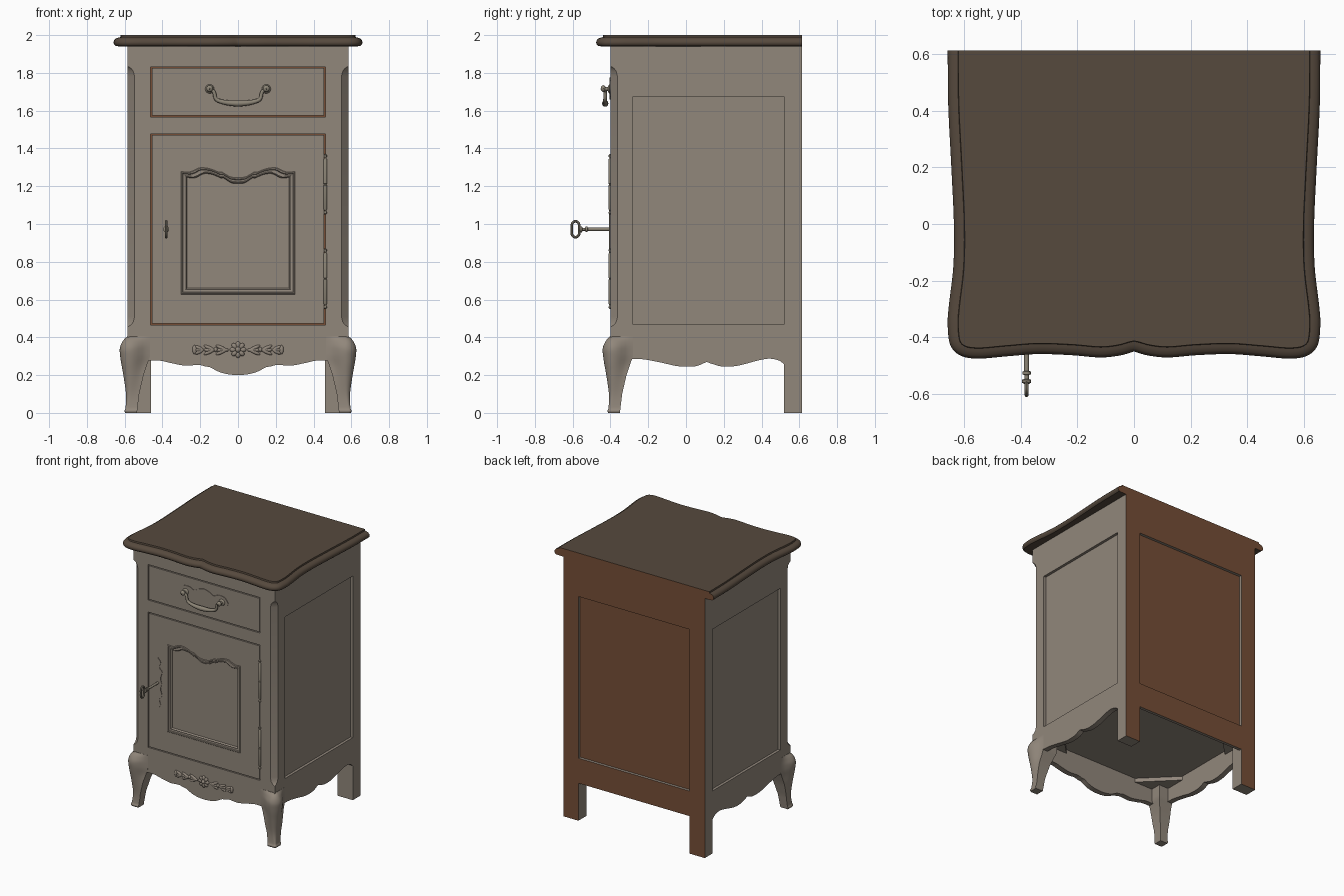
import bpy, bmesh, math
from mathutils import Vector, Matrix

if "Cube" in bpy.data.objects:
    bpy.data.objects.remove(bpy.data.objects["Cube"])


def material(name, rgb):
    m = bpy.data.materials.new(name)
    m.diffuse_color = (*rgb, 1)
    m.use_nodes = True
    m.node_tree.nodes["Principled BSDF"].inputs["Base Color"].default_value = m.diffuse_color
    return m


PAINT = material("taupe_paint", (0.284, 0.242, 0.198))
TOPWOOD = material("dark_top_wood", (0.093, 0.067, 0.047))
WOOD = material("bare_brown_wood", (0.180, 0.076, 0.037))
METAL = material("aged_metal", (0.262, 0.232, 0.180))
BACK = .613

PLANES = {'xz': lambda a, b, c: (a, c, b), 'yz': lambda a, b, c: (c, a, b), 'xy': lambda a, b, c: (a, b, c)}


def finish(bm, name, mat, mirror=False, back=False):
    """Turn bmesh into an object; optional x mirror, optional bare-wood rear faces."""
    bmesh.ops.recalc_face_normals(bm, faces=bm.faces)
    if mirror:
        new = bmesh.ops.duplicate(bm, geom=bm.verts[:] + bm.edges[:] + bm.faces[:])['geom']
        for v in new:
            if isinstance(v, bmesh.types.BMVert):
                v.co.x *= -1
        bmesh.ops.reverse_faces(bm, faces=[f for f in new if isinstance(f, bmesh.types.BMFace)])
    bm.normal_update()
    if back:
        for f in bm.faces:
            f.material_index = int(f.normal.y > 0.9 and f.calc_center_median().y > 0.59)
    me = bpy.data.meshes.new(name)
    bm.to_mesh(me)
    bm.free()
    me.materials.append(mat)
    if back:
        me.materials.append(WOOD)
    ob = bpy.data.objects.new(name, me)
    bpy.context.collection.objects.link(ob)
    return ob


def slab(name, loops, plane, lo, hi, mat, **kw):
    """Flat outline (first loop) with holes (other loops), extruded from lo to hi."""
    bm, P = bmesh.new(), PLANES[plane]
    edges = []
    for lp in loops:
        vs = [bm.verts.new(P(a, b, lo)) for a, b in lp]
        edges += [bm.edges.new((vs[i - 1], vs[i])) for i in range(len(vs))]
    bmesh.ops.triangle_fill(bm, use_beauty=True, use_dissolve=False, edges=edges, normal=P(0, 0, 1))
    ext = bmesh.ops.extrude_face_region(bm, geom=bm.faces[:])['geom']
    bmesh.ops.translate(bm, vec=P(0, 0, hi - lo), verts=[v for v in ext if isinstance(v, bmesh.types.BMVert)])
    bm.normal_update()
    return finish(bm, name, mat, **kw)


def loft(name, rings, mat, caps=True, **kw):
    bm = bmesh.new()
    rs = [[bm.verts.new(p) for p in r] for r in rings]
    for a, b in zip(rs, rs[1:]):
        for i in range(len(a)):
            bm.faces.new((a[i - 1], a[i], b[i], b[i - 1]))
    if caps:
        bm.faces.new(rs[0])
        bm.faces.new(rs[-1])
    else:
        bmesh.ops.remove_doubles(bm, verts=bm.verts, dist=1e-5)
    bm.normal_update()
    return finish(bm, name, mat, **kw)


def tube(name, pts, radii, ref, mat=METAL, sides=12):
    """Round bar along a planar path; ref is perpendicular to the path."""
    pts, n, rings = [Vector(p) for p in pts], Vector(ref), []
    closed = (pts[0] - pts[-1]).length < 1e-5
    for i, p in enumerate(pts):
        a = pts[i - 1] if i else (pts[-2] if closed else p)
        b = pts[i + 1] if i < len(pts) - 1 else (pts[1] if closed else p)
        s = (b - a).normalized().cross(n)
        r = radii[i] if isinstance(radii, list) else radii
        rings.append([p + r * (n * math.cos(t) + s * math.sin(t))
                      for t in (2 * math.pi * k / sides for k in range(sides))])
    return loft(name, rings, mat, caps=not closed)


def smooth(pts, n=6):
    """Catmull-Rom curve through 2D points."""
    p = [Vector(q) for q in pts]
    p = [2 * p[0] - p[1]] + p + [2 * p[-1] - p[-2]]
    out = []
    for a, b, c, d in zip(p, p[1:], p[2:], p[3:]):
        for k in range(n):
            t = k / n
            out.append(0.5 * (2 * b + (c - a) * t + (2 * a - 5 * b + 4 * c - d) * t * t
                              + (3 * b - a - 3 * c + d) * t ** 3))
    return [tuple(q) for q in out + [p[-2]]]


def sym(half, cx=0):
    return [(cx + x, z) for x, z in half] + [(cx - x, z) for x, z in reversed(half) if x > 1e-5]


def rect(a0, a1, b0, b1):
    return [(a0, b0), (a1, b0), (a1, b1), (a0, b1)]


def ball(bm, c, s, rot=0):
    m = Matrix.Translation(c) @ Matrix.Rotation(rot, 4, 'Y') @ Matrix.Diagonal((*s, 1))
    bmesh.ops.create_uvsphere(bm, u_segments=12, v_segments=8, radius=1, matrix=m)


# Table top: wavy outline with a moulded edge
half = smooth([(.659, BACK), (.657, .42), (.646, .2), (.637, 0), (.639, -.15), (.655, -.29), (.659, -.36),
               (.649, -.43), (.612, -.466), (.55, -.476), (.45, -.468), (.34, -.46), (.22, -.464), (.12, -.472),
               (.05, -.465), (0, -.451)])
line = half + [(-x, y) for x, y in reversed(half[:-1])]
norm = []
for i in range(len(line)):
    a, b = Vector(line[max(i - 1, 0)]), Vector(line[min(i + 1, len(line) - 1)])
    d = (b - a).normalized()
    norm.append((-1 if i == 0 else 1, 0) if i in (0, len(line) - 1) else (d.y, -d.x))
profile = [(.035, 1.94), (.012, 1.942), (.003, 1.95), (0, 1.96), (.003, 1.972), (.012, 1.982), (.026, 1.987),
           (.036, 1.989), (.038, 2.0)]
loft("table_top", [[(x + n[0] * o, y + n[1] * o, z) for (x, y), n in zip(line, norm)] for o, z in profile],
     TOPWOOD, back=True)

# Front frame with scalloped apron
apron = smooth([(0, .2), (.05, .204), (.1, .217), (.15, .243)]) + \
    smooth([(.17, .245), (.21, .254), (.28, .25), (.36, .265), (.42, .277), (.535, .275)])
DRAWER, DOOR = rect(-.463, .463, 1.567, 1.832), rect(-.463, .463, .466, 1.477)
slab("front_frame", [sym(apron + [(.535, 1.94)]), DRAWER, DOOR], 'xz', -.40, -.36, PAINT)
slab("inner_carcass_front", [rect(-.5, .5, .45, 1.9)], 'xz', -.372, -.362, WOOD)
slab("drawer_front", [rect(-.456, .456, 1.574, 1.825)], 'xz', -.40, -.374, PAINT)

# Door with moulded recessed panel
wave = smooth([(0, 1.245), (.04, 1.25), (.085, 1.275)]) + \
    smooth([(.1, 1.274), (.15, 1.293), (.2, 1.298), (.24, 1.281), (.265, 1.275), (.302, 1.278)])


def panel(o):
    k = (.302 - o) / .302
    return sym([(x * k, z - o) for x, z in wave] + [(.302 - o, .628 + o)])


slab("door", [rect(-.456, .456, .473, 1.47), panel(0)], 'xz', -.40, -.374, PAINT)
loft("door_panel", [[(x, y, z) for x, z in panel(o)] for o, y in
                    [(0, -.374), (0, -.404), (.003, -.407), (.009, -.407), (.012, -.401), (.022, -.399),
                     (.026, -.401), (.03, -.397), (.032, -.388)]], PAINT)

# Front corner posts with stopped chamfers
loft("front_post", [[(.535, -.4, z), (.585 - c, -.4, z), (.585, -.4 + c, z), (.585, -.35, z), (.535, -.35, z)]
                    for z, c in [(.39, .001), (.455, .001), (.465, .018), (.48, .03), (.51, .038), (1.78, .038),
                                 (1.81, .03), (1.825, .018), (1.835, .001), (1.94, .001)]], PAINT, mirror=True)

# Cabriole front legs: z and bulge outward; the bulge fades into the frame at the inner edges
shape = smooth([(0, .012), (.012, .016), (.03, .01), (.1, .008), (.2, .022), (.28, .036), (.34, .041), (.38, .025),
                (.405, .002)], 4)
inner = [(0, .05), (.1, .062), (.2, .085), (.26, .105), (.3, .12), (.41, .12)]
rings = []
for z, o in shape:
    z = min(max(z, 0), .405)
    i = next(a[1] + (b[1] - a[1]) * (z - a[0]) / (b[0] - a[0]) for a, b in zip(inner, inner[1:]) if z <= b[0])
    r = .012 + .045 * min(1, max(0, (z - .03) / .28)) * min(1, (.43 - z) / .08)
    s = .001 + (o - .001) * (1 - min(1, max(0, (z - .08) / .17)))
    side = [(-i + (o - r + i) * t, s + (o - s) * t * t * (3 - 2 * t)) for t in (0, .2, .4, .6, .8)]
    arc = [(o - r + r * math.cos(t), o - r + r * math.sin(t)) for t in (math.pi / 16 * k for k in range(9))]
    loop = [(-i, -i)] + [(v, u) for u, v in side] + arc + side[::-1]
    rings.append([(.585 + u, -.40 - v, z) for u, v in loop])
loft("front_leg", rings, PAINT, mirror=True)

# Sides with scalloped lower edge, rear leg and recessed panel
edge = smooth([(-.35, .285), (-.24, .285), (-.14, .268), (-.04, .247), (.05, .247), (.11, .27)]) + \
    smooth([(.13, .262), (.19, .246), (.27, .249), (.38, .277), (.44, .287), (.49, .278), (.52, .257)])
SIDE = rect(-.28, .52, .467, 1.675)
slab("side_frame", [edge + [(.52, 0), (BACK, 0), (BACK, 1.94), (-.35, 1.94)], SIDE], 'yz', .545, .585, PAINT,
     mirror=True, back=True)
slab("side_panel", [rect(-.29, .53, .457, 1.685)], 'yz', .55, .565, PAINT, mirror=True)

# Back frame, recessed back panel and inner halves of rear legs
slab("back_frame", [sym([(.46, .28), (.46, 0), (.545, 0), (.545, 1.94)]), rect(-.46, .46, .467, 1.675)],
     'xz', .59, BACK, PAINT, back=True)
slab("back_panel", [rect(-.47, .47, .457, 1.685)], 'xz', .58, .592, WOOD)
slab("rear_leg", [rect(.46, .545, .52, .59)], 'xy', 0, .45, PAINT, mirror=True)

# Bottom board and corner braces
slab("bottom_board", [rect(-.55, .55, -.37, .59)], 'xy', .42, .44, PAINT)
slab("front_brace", [[(.55, -.37), (.3, -.37), (.55, -.12)]], 'xy', .39, .42, PAINT, mirror=True)
slab("rear_brace", [[(.55, .575), (.3, .575), (.55, .33)]], 'xy', .39, .42, PAINT, mirror=True)

# Drawer pull: plate, rosettes and bail
slab("pull_plate", [sym(smooth([(0, 1.775), (.04, 1.765), (.08, 1.745), (.12, 1.76), (.17, 1.755), (.2, 1.715),
                                (.17, 1.68), (.12, 1.675), (.08, 1.69), (.04, 1.67), (0, 1.66)], 4))],
     'xz', -.404, -.399, PAINT)
bail = smooth([(.15, 1.715), (.128, 1.7), (.118, 1.665), (.095, 1.65), (.05, 1.641), (0, 1.638)])
bail += [(-x, z) for x, z in reversed(bail[:-1])]
tube("pull_bail", [(x, -.428, z) for x, z in bail], [.017 - .06 * abs(x) for x, z in bail], (0, 1, 0))
bm = bmesh.new()
ball(bm, (.15, -.404, 1.715), (.024, .01, .024))
ball(bm, (.15, -.425, 1.715), (.011, .028, .011))
ball(bm, (.15, -.438, 1.717), (.018, .013, .018))
finish(bm, "pull_posts", METAL, mirror=True)

# Key plate and key
slab("key_plate", [sym(smooth([(0, 1.16), (.022, 1.13), (.012, 1.09), (.034, 1.06), (.022, 1.01), (.03, .97),
                               (.022, .93), (.034, .88), (.012, .85), (.022, .81), (0, .78)], 4), -.38)],
     'xz', -.404, -.399, PAINT)
turn = [(-.39, .009), (-.52, .009), (-.522, .015), (-.532, .015), (-.534, .008), (-.548, .008), (-.551, .016),
        (-.561, .016), (-.566, .008)]
tube("key_shaft", [(-.38, y, .972) for y, r in turn], [r for y, r in turn], (1, 0, 0))
bow = []
for k in range(33):
    t = 2 * math.pi * k / 32
    m = 1 - .2 * math.cos(t) ** 8
    bow.append((-.38, -.585 + .025 * m * math.cos(t), .972 + .042 * math.sin(t)))
tube("key_bow", bow, .007, (1, 0, 0), sides=8)

# Turned hinge barrels
for i, z0 in enumerate((.55, 1.05)):
    h = [(0, .002), (.006, .008), (.014, .008), (.02, .004), (.03, .01), (.155, .01), (.158, .007), (.162, .007),
         (.165, .01), (.29, .01), (.3, .004), (.306, .008), (.314, .008), (.32, .002)]
    tube("hinge_%d" % (i + 1), [(.462, -.401, z0 + z) for z, r in h], [r for z, r in h], (1, 0, 0))

# Carved flower and leaf swag on the apron
bm = bmesh.new()
ball(bm, (0, -.408, .335), (.015, .014, .015))
for k in range(8):
    a = k * math.pi / 4
    ball(bm, (.026 * math.cos(a), -.403, .335 + .026 * math.sin(a)), (.018, .01, .013), -a)
finish(bm, "apron_flower", PAINT)
bm = bmesh.new()
for x, size in ((.085, .036), (.15, .034), (.205, .026)):
    for a in (-.45, 0, .45):
        ball(bm, (x, -.402, .333 + .022 * math.sin(a)), (size, .009, .01), -a)
ball(bm, (.23, -.402, .335), (.012, .009, .024))
ball(bm, (.118, -.402, .335), (.01, .011, .013))
finish(bm, "apron_leaves", PAINT, mirror=True)

# Smooth the curved surfaces, keep crisp edges
for ob in bpy.context.collection.objects:
    ob.select_set(True)
    bpy.context.view_layer.objects.active = ob
bpy.ops.object.shade_smooth_by_angle(angle=math.radians(35))
